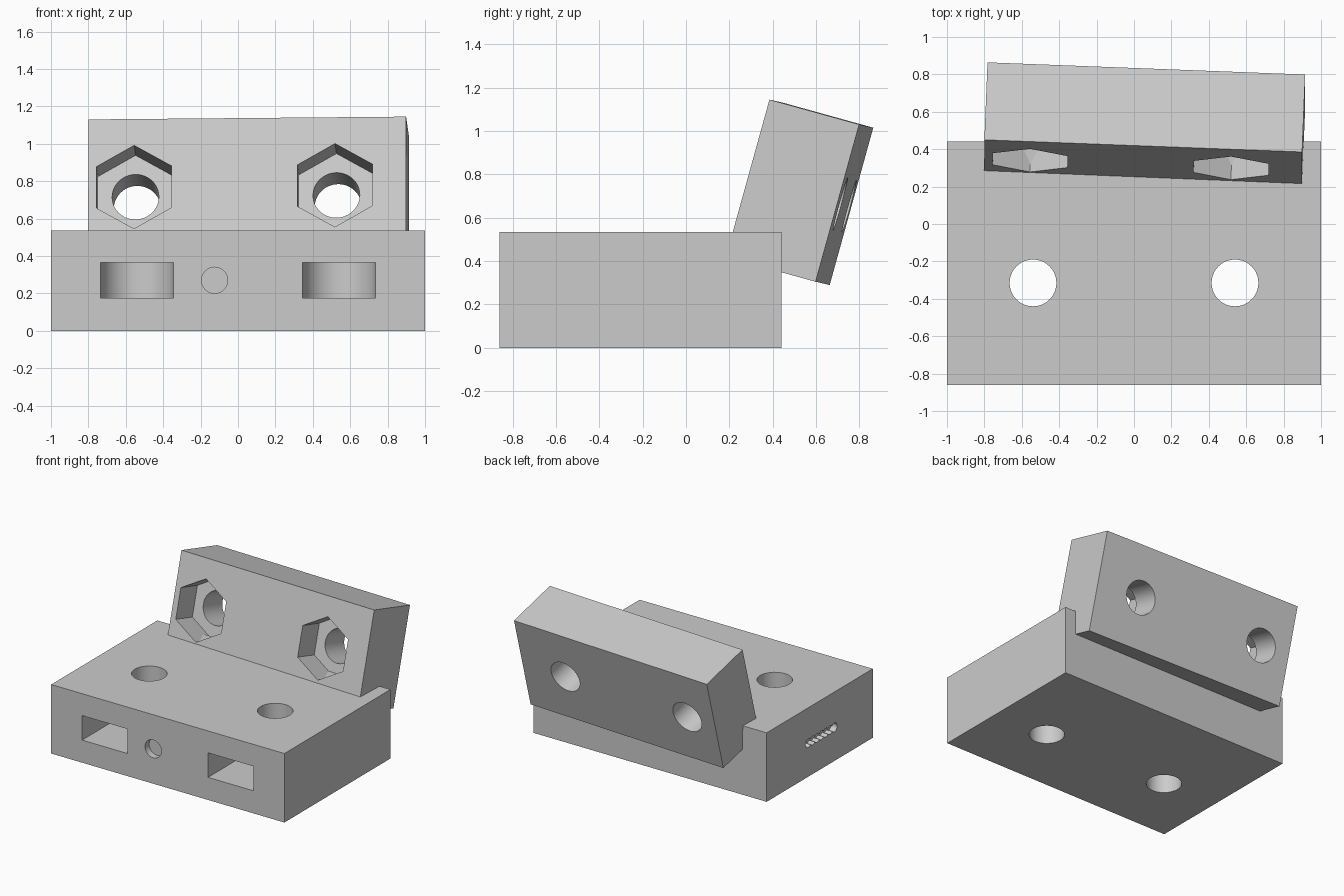
import bpy
import bmesh
from math import cos, sin, pi, radians
from mathutils import Matrix, Vector

cube = bpy.data.objects.get("Cube")
if cube:
    bpy.data.objects.remove(cube, do_unlink=True)

grey = bpy.data.materials.new("plain grey")
grey.use_nodes = True
colour = (0.6, 0.6, 0.6, 1)
grey.diffuse_color = colour
grey.node_tree.nodes["Principled BSDF"].inputs["Base Color"].default_value = colour


def frame(origin, x_axis, z_axis):
    """Placement whose local z is the extrusion direction."""
    x = Vector(x_axis).normalized()
    z = Vector(z_axis)
    z = (z - x * z.dot(x)).normalized()
    m = Matrix((x, z.cross(x), z)).transposed().to_4x4()
    m.translation = origin
    return m


def arc(cx, cy, r, sides, start=0.0, sweep=2 * pi, closed=True):
    n = sides if closed else sides - 1
    return [(cx + r * cos(start + sweep * i / n), cy + r * sin(start + sweep * i / n))
            for i in range(sides)]


def rect(x0, y0, x1, y1):
    return [(x0, y0), (x1, y0), (x1, y1), (x0, y1)]


def prism(name, outline, z0, z1, placement):
    bm = bmesh.new()
    face = bm.faces.new([bm.verts.new((x, y, z0)) for x, y in outline])
    top = bmesh.ops.extrude_face_region(bm, geom=[face])
    moved = [v for v in top["geom"] if isinstance(v, bmesh.types.BMVert)]
    bmesh.ops.translate(bm, verts=moved, vec=(0, 0, z1 - z0))
    bmesh.ops.recalc_face_normals(bm, faces=bm.faces)
    bm.transform(placement)
    mesh = bpy.data.meshes.new(name)
    bm.to_mesh(mesh)
    bm.free()
    mesh.materials.append(grey)
    obj = bpy.data.objects.new(name, mesh)
    bpy.context.collection.objects.link(obj)
    return obj


def carve(body, cutters):
    """Subtract every cutter, bake the result and remove the cutters."""
    for c in cutters:
        mod = body.modifiers.new("cut", 'BOOLEAN')
        mod.operation = 'DIFFERENCE'
        mod.solver = 'EXACT'
        mod.object = c
    bpy.context.view_layer.update()
    deps = bpy.context.evaluated_depsgraph_get()
    mesh = bpy.data.meshes.new_from_object(body.evaluated_get(deps))
    body.modifiers.clear()
    body.data = mesh
    mesh.name = body.name
    for c in cutters:
        bpy.data.objects.remove(c, do_unlink=True)
    bpy.ops.object.select_all(action='DESELECT')
    body.select_set(True)
    bpy.context.view_layer.objects.active = body
    bpy.ops.object.shade_smooth_by_angle(angle=radians(30))


# Base block
flat = Matrix.Identity(4)
front_y = -0.86
base = prism("base_block", rect(-1, front_y, 1, 0.44), 0, 0.535, flat)
cuts = []
for x in (-0.54, 0.54):
    # Vertical bolt hole and round-ended nut slot open to the front
    cuts.append(prism("bolt_cut", arc(x, -0.315, 0.125, 48), -0.1, 0.7, flat))
    slot = arc(x, -0.315, 0.195, 25, 0, pi, closed=False)
    slot += [(x - 0.195, front_y - 0.1), (x + 0.195, front_y - 0.1)]
    cuts.append(prism("slot_cut", slot, 0.175, 0.365, flat))
# Shallow round recess in the front
front = frame((-0.125, front_y, 0.27), (1, 0, 0), (0, 1, 0))
cuts.append(prism("recess_cut", arc(0, 0, 0.07, 32), -0.1, 0.05, front))
# Row of overlapping shallow holes in one end
end = frame((-1, -0.23, 0.26), (0, 1, 0), (1, 0, 0))
for i in range(7):
    cuts.append(prism("row_cut", arc((i - 3) * 0.053, 0, 0.034, 20), -0.1, 0.05, end))
carve(base, cuts)

# Leaning clamp block with hexagonal nut pockets and bolt holes
lean = frame((-0.8, 0.45, 1.13), (1.7, -0.065, 0.015), (0.015, 0.415, -0.115))
clamp = prism("clamp_block", rect(0, 0, 1.7, 0.753), 0, 0.43, lean)
cuts = []
for x in (0.245, 1.32):
    cuts.append(prism("pocket_cut", arc(x, 0.377, 0.231, 6, pi / 6), -0.1, 0.2, lean))
    cuts.append(prism("bolt_cut", arc(x, 0.377, 0.125, 48), -0.1, 0.6, lean))
carve(clamp, cuts)
